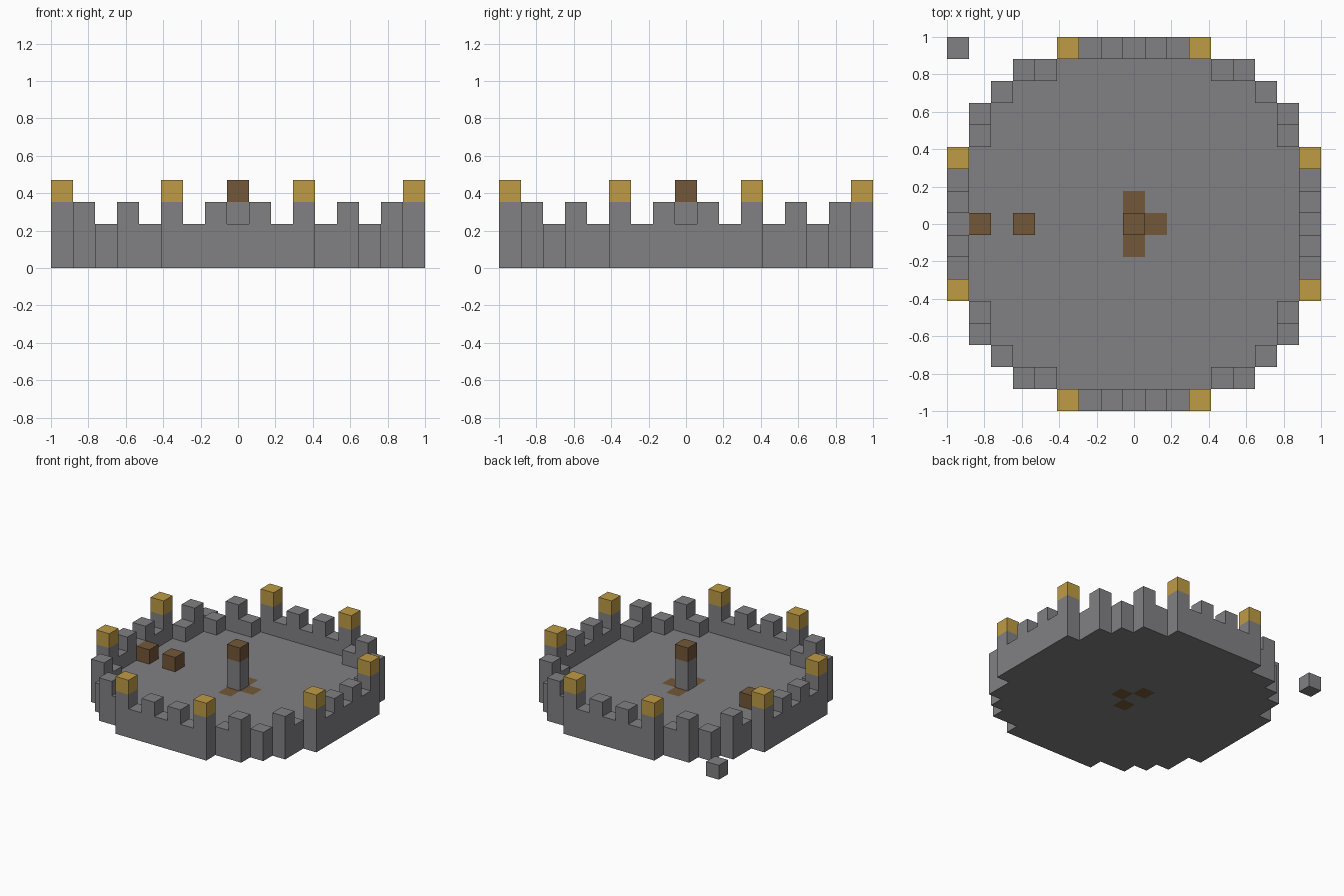
import bpy
import bmesh
from mathutils import Vector

cube = bpy.data.objects.get("Cube")
if cube:
    bpy.data.objects.remove(cube, do_unlink=True)

UNIT = 2 / 17  # the arena is 17 blocks across


def make_material(name, colour):
    mat = bpy.data.materials.new(name)
    mat.use_nodes = True
    mat.diffuse_color = (*colour, 1)
    shader = next(n for n in mat.node_tree.nodes if n.type == 'BSDF_PRINCIPLED')
    shader.inputs["Base Color"].default_value = (*colour, 1)
    return mat


stone = make_material("grey_stone", (0.22, 0.215, 0.225))
gold = make_material("gold", (0.52, 0.33, 0.06))
wood = make_material("brown_wood", (0.17, 0.095, 0.04))

AXES = [Vector(a) * s for a in ((1, 0, 0), (0, 1, 0), (0, 0, 1)) for s in (1, -1)]


def build_blocks(name, cells, mat):
    """Outer skin of a set of unit blocks, given as (x, y, layer)."""
    cells = set(cells)
    bm = bmesh.new()
    for cell in cells:
        centre = Vector(cell) + Vector((0, 0, 0.5))
        for n in AXES:
            if tuple(int(round(c)) for c in Vector(cell) + n) in cells:
                continue
            u = n.yzx
            v = n.cross(u)
            corners = (u + v, v - u, -u - v, u - v)
            bm.faces.new([bm.verts.new((centre + (n + c) / 2) * UNIT) for c in corners])
    bmesh.ops.remove_doubles(bm, verts=bm.verts, dist=UNIT / 100)
    mesh = bpy.data.meshes.new(name)
    bm.to_mesh(mesh)
    bm.free()
    mesh.materials.append(mat)
    obj = bpy.data.objects.new(name, mesh)
    bpy.context.collection.objects.link(obj)
    return obj


# Wall heights along one eighth of the ring, mirrored to the rest
eighth = {(8, 0): 2, (8, 1): 3, (8, 2): 2, (8, 3): 4, (7, 4): 2, (7, 5): 3, (6, 6): 2}
ring = {}
for (a, b), height in eighth.items():
    for x, y in ((a, b), (b, a)):
        for sx in (1, -1):
            for sy in (1, -1):
                ring[x * sx, y * sy] = height

# Floor slab filling the ring, with a wooden inlay round the pillar
half_width = {y: max(x for x, row in ring if row == y) for _, y in ring}
inlay = [(0, 1, 0), (0, -1, 0), (1, 0, 0)]
floor = [(x, y, 0) for y, w in half_width.items() for x in range(-w, w + 1)]
build_blocks("floor", [c for c in floor if c not in inlay], stone)
build_blocks("floor_inlay", inlay, wood)

# Battlemented wall and its gold caps
build_blocks("wall", [(x, y, z) for (x, y), h in ring.items()
                      for z in range(1, min(h, 3))], stone)
for i, (x, y) in enumerate(c for c, h in ring.items() if h == 4):
    build_blocks(f"gold_cap_{i + 1}", [(x, y, 3)], gold)

# Central pillar with a wooden top
build_blocks("pillar", [(0, 0, 1), (0, 0, 2)], stone)
build_blocks("pillar_top", [(0, 0, 3)], wood)

# Loose crates inside and a stone block outside
build_blocks("outer_crate", [(-7, 0, 1)], wood)
build_blocks("inner_crate", [(-5, 0, 1)], wood)
build_blocks("loose_stone", [(-8, 8, 0)], stone)
